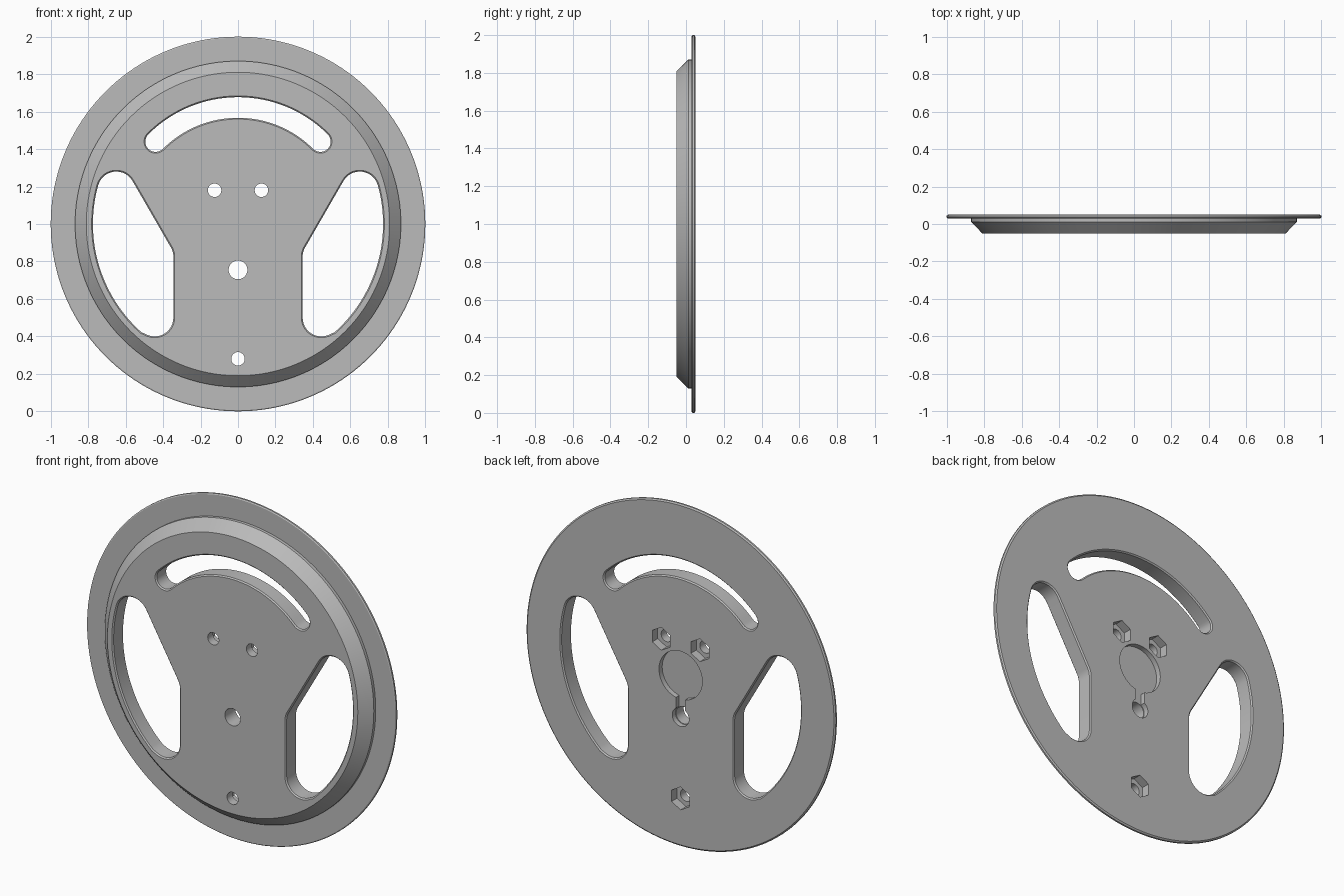
import bpy, bmesh, math
from math import sin, cos, asin, atan2, hypot, radians, degrees

cube = bpy.data.objects.get("Cube")
if cube:
    bpy.data.objects.remove(cube, do_unlink=True)

CZ = 1.0                      # height of the wheel axis
FRONT, BACK = -0.05, 0.05
CHAMFER = 0.007
bm = bmesh.new()


def arc(cx, cz, r, a0, a1, n):
    """Points on an arc in the x-z plane, angles in degrees."""
    return [(cx + r * cos(radians(a0 + (a1 - a0) * i / n)),
             cz + r * sin(radians(a0 + (a1 - a0) * i / n))) for i in range(n + 1)]


def circle(x, z, r, n):
    return arc(x, z, r, 0, 360, n)[:-1]


def ring(y, outline):
    return [bm.verts.new((x, y, z + CZ)) for x, z in outline]


def pairs(loop):
    return zip(loop, loop[1:] + loop[:1])


def tube(sections):
    """Wall through matching outlines; returns its front and back loops."""
    rings = [ring(y, outline) for y, outline in sections]
    for low, high in zip(rings, rings[1:]):
        for (a, b), (c, d) in zip(pairs(low), pairs(high)):
            bm.faces.new((a, b, d, c))
    return rings[0], rings[-1]


def fill(loops):
    """Flat face between an outer loop and the holes inside it."""
    edges = [bm.edges.get(pair) for loop in loops for pair in pairs(loop)]
    bmesh.ops.triangle_fill(bm, use_beauty=True, edges=edges, normal=(0, 1, 0))


def opening(outline):
    """Cut through the whole wheel, with chamfered mouths."""
    return tube([(FRONT, outline(CHAMFER)), (FRONT + CHAMFER, outline(0)),
                 (BACK - CHAMFER, outline(0)), (BACK, outline(CHAMFER))])


def pocket(outline, hole, depth):
    """Recess in the back whose floor has a hole through to the front."""
    floor, back = tube([(BACK - depth, outline), (BACK, outline)])
    front, inner = tube([(FRONT, hole), (BACK - depth, hole)])
    fill([floor, inner])
    return front, back


def arc_slot(e):
    """Curved upper slot, grown outward by e."""
    mid, r = 0.622, 0.055 + e
    c = mid * cos(radians(45))
    return (arc(0, 0, mid + r, 45, 135, 40) + arc(-c, c, r, 135, 315, 14)[1:]
            + arc(0, 0, mid - r, 135, 45, 40)[1:] + arc(c, c, r, -135, 45, 14)[1:-1])


def side_window(e, side):
    """Side opening: outer arc, two round ends and a bent inner edge."""
    r = 0.1 + e
    top, bend, low = (0.65, 0.18), (0.445, -0.175), (0.445, -0.5)
    top_angle = degrees(atan2(top[1], top[0]))
    low_angle = degrees(atan2(low[1], low[0]))
    pts = arc(0, 0, hypot(*top) + r, low_angle, top_angle, 40)
    pts += arc(*top, r, top_angle, 150, 14)[1:]
    pts += arc(*bend, r, 150, 180, 6)
    pts += arc(*low, r, 180, 360 + low_angle, 14)[:-1]
    return [(side * x, z) for x, z in pts]


def keyhole():
    """Round centre recess joined by a channel to the shaft hole."""
    half, big, small = 0.03, 0.14, 0.054
    a, b = degrees(asin(half / big)), degrees(asin(half / small))
    return (arc(0, 0, big, a - 90, 270 - a, 56)
            + arc(0, -0.245, small, 90 + b, 450 - b, 32))


# Outer surface: tapered hub and thin flange with softened edges
profile = [(FRONT, 0.81), (0.012, 0.87), (0.03, 0.87), (0.03, 0.994),
           (0.034, 1.0), (0.044, 1.0), (BACK, 0.992)]
loops = [tube([(y, circle(0, 0, r, 160)) for y, r in profile])]

# Upper slot and the two side windows
loops.append(opening(arc_slot))
for side in (-1, 1):
    loops.append(opening(lambda e: side_window(e, side)))

# Bolt holes with hexagonal nut pockets
for x, z in ((-0.125, 0.18), (0.125, 0.18), (0, -0.72)):
    hexagon = arc(x, z, 0.067, 30, 330, 5)
    loops.append(pocket(hexagon, circle(x, z, 0.036, 32), 0.05))

# Centre recess and shaft hole
loops.append(pocket(keyhole(), circle(0, -0.245, 0.05, 48), 0.03))

# Flat front and back faces
for faces in zip(*loops):
    fill(faces)

bmesh.ops.recalc_face_normals(bm, faces=bm.faces[:])
mesh = bpy.data.meshes.new("wheel")
bm.to_mesh(mesh)
bm.free()
wheel = bpy.data.objects.new("wheel", mesh)
bpy.context.scene.collection.objects.link(wheel)

# Single grey material
grey = bpy.data.materials.new("plain grey")
grey.use_nodes = True
colour = (0.5, 0.5, 0.5, 1)
grey.diffuse_color = colour
grey.node_tree.nodes["Principled BSDF"].inputs["Base Color"].default_value = colour
mesh.materials.append(grey)

bpy.ops.object.select_all(action='DESELECT')
wheel.select_set(True)
bpy.context.view_layer.objects.active = wheel
bpy.ops.object.shade_smooth_by_angle(angle=radians(25))
